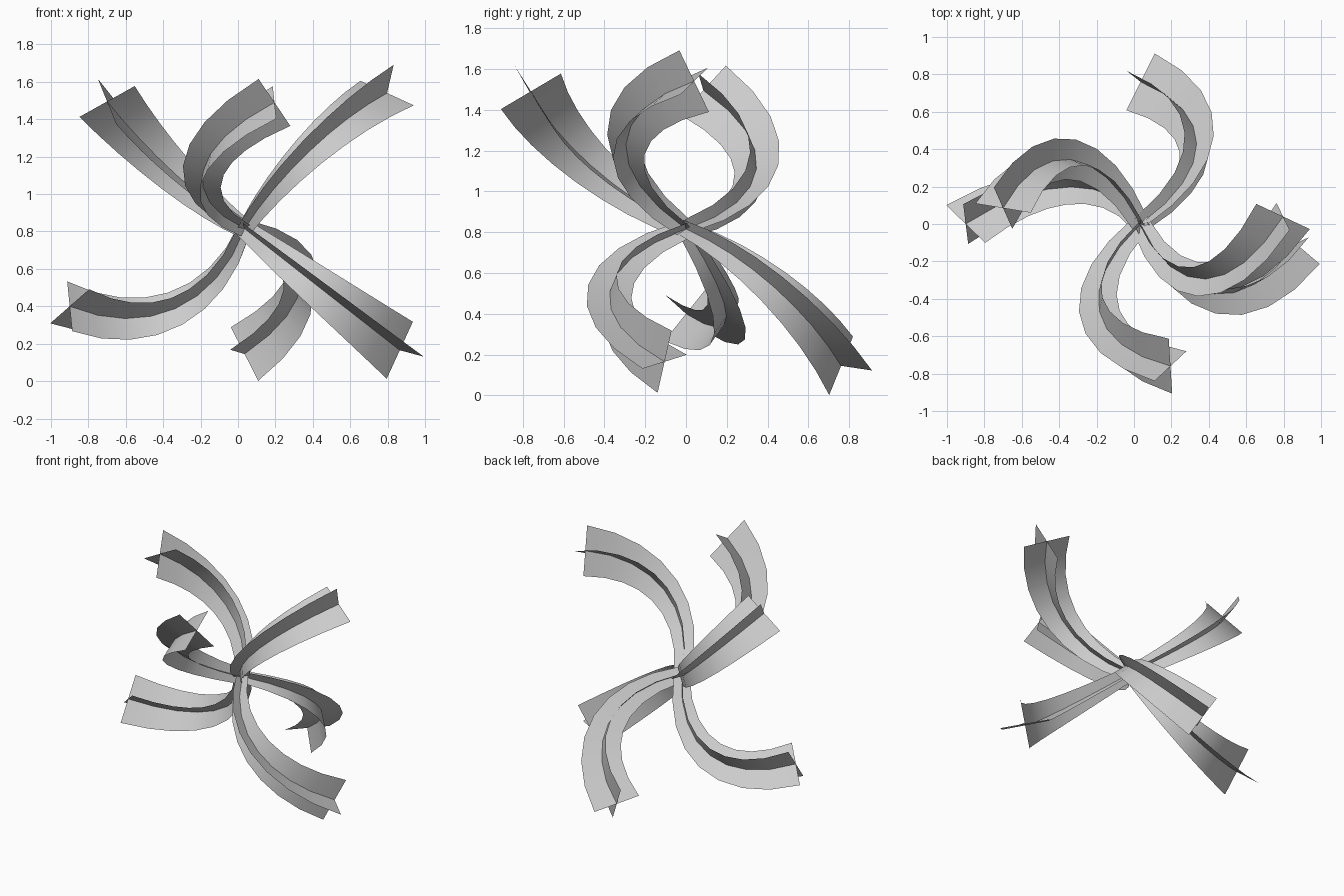
import bpy, bmesh, math
from mathutils import Vector

if "Cube" in bpy.data.objects:
    bpy.data.objects.remove(bpy.data.objects["Cube"])

START = Vector((0.035, 0.0, 0.815))  # shared root of all arms
SEGMENTS = 8
ROOT_HALF, TIP_HALF = 0.052, 0.171   # half widths of the blades
BEND = math.radians(54)              # angle between arm ends and chord
HANDLE = 0.59                        # handle length, towards the bend's apex

# name: (point the arm bulges towards, tip, blade direction at the tip)
ARMS = {
    "upper_left_arm":  ((-0.32, 0.30, 1.10), (-0.70, 0.085, 1.495), (0.295, -0.05, 0.165)),
    "upper_front_arm": ((-0.14, -0.44, 1.12), (0.195, -0.76, 1.49), (-0.03, 0.30, 0.17)),
    "upper_right_arm": ((0.385, -0.25, 1.22), (0.797, 0.04, 1.54), (0.28, -0.135, -0.13)),
    "lower_left_arm":  ((-0.35, 0.165, 0.425), (-0.90, 0.0, 0.40), (0.20, -0.20, 0.18)),
    "lower_back_arm":  ((0.30, 0.42, 0.53), (0.035, 0.76, 0.145), (0.145, 0.305, -0.05)),
    "lower_right_arm": ((0.43, -0.34, 0.505), (0.865, -0.105, 0.165), (0.275, -0.205, -0.08)),
}


def make_arm(name, bulge, tip, blade):
    bulge, tip, blade = Vector(bulge), Vector(tip), Vector(blade)
    # planar cubic curve, symmetric about the middle of its chord
    chord = tip - START
    c = chord.normalized()
    side = bulge - START
    side = (side - c * side.dot(c)).normalized()
    apex = START + chord / 2 + side * (chord.length / 2 * math.tan(BEND))
    h0, h1 = START.lerp(apex, HANDLE), tip.lerp(apex, HANDLE)

    def point(t):
        s = 1 - t
        return START * s**3 + h0 * (3*s*s*t) + h1 * (3*s*t*t) + tip * t**3

    def direction(t):
        s = 1 - t
        return ((h0 - START) * s*s + (h1 - h0) * (2*s*t) + (tip - h1) * t*t).normalized()

    # two crossed blade directions, square to the curve at its tip
    end = direction(1)
    d1 = (blade - end * blade.dot(end)).normalized()
    d2 = end.cross(d1)
    bm = bmesh.new()
    for d in (d1, d2):
        previous = None
        for i in range(SEGMENTS + 1):
            t = i / SEGMENTS
            turn = end.rotation_difference(direction(t))
            w = (turn @ d) * (ROOT_HALF + (TIP_HALF - ROOT_HALF) * t)
            row = [bm.verts.new(point(t) - w), bm.verts.new(point(t) + w)]
            if previous:
                bm.faces.new((previous[0], previous[1], row[1], row[0]))
            previous = row
    mesh = bpy.data.meshes.new(name)
    bm.to_mesh(mesh)
    bm.free()
    obj = bpy.data.objects.new(name, mesh)
    bpy.context.collection.objects.link(obj)
    bpy.ops.object.select_all(action='DESELECT')
    obj.select_set(True)
    bpy.context.view_layer.objects.active = obj
    bpy.ops.object.shade_smooth_by_angle()


# six curling arms made of crossed, tapering blades
for arm_name, (b, t, d) in ARMS.items():
    make_arm(arm_name, b, t, d)
